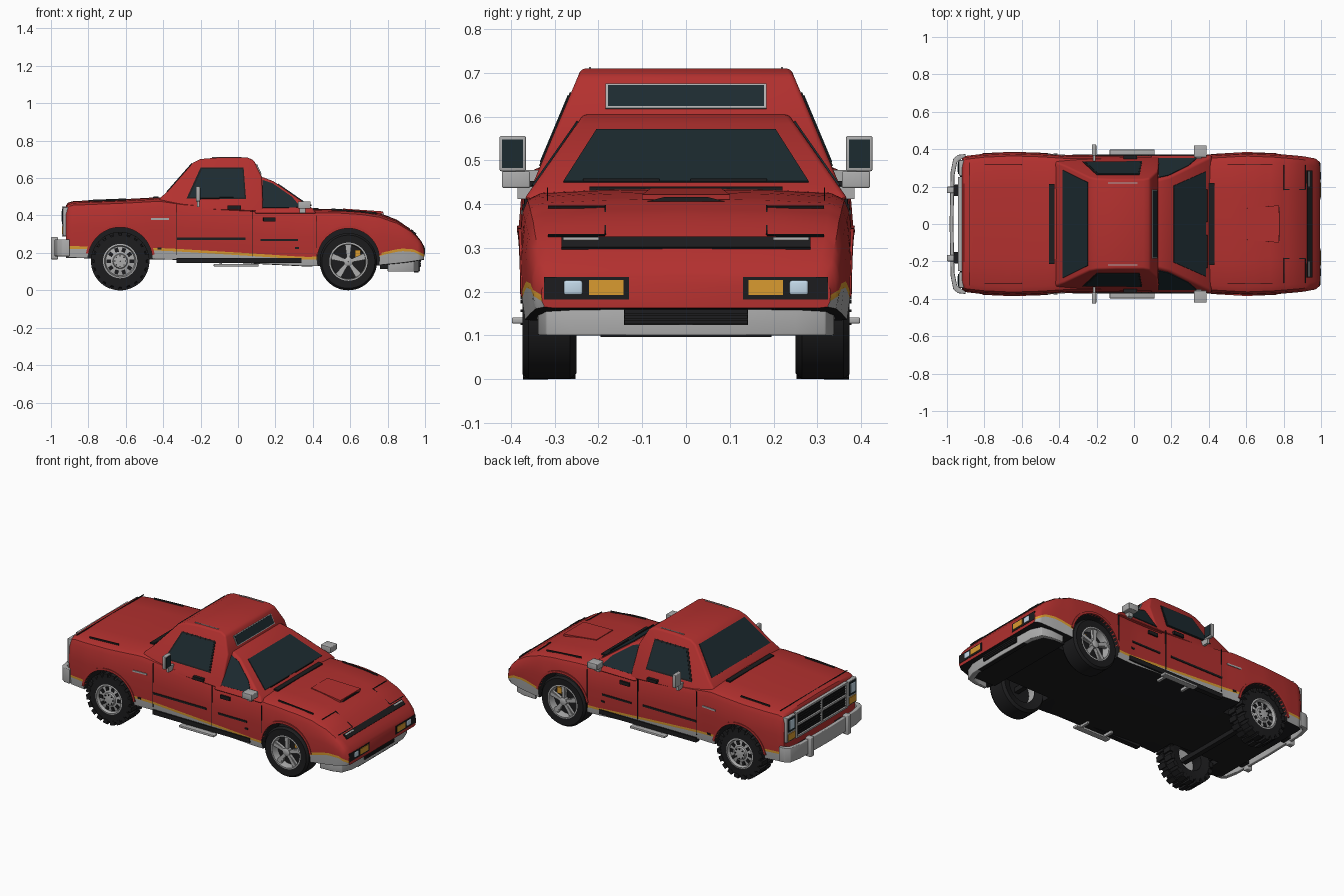
import bpy, bmesh
from math import radians, sin, cos, pi
from mathutils import Vector, Matrix

if "Cube" in bpy.data.objects:
    bpy.data.objects.remove(bpy.data.objects["Cube"])

def mat(name, r, g, b):
    m = bpy.data.materials.new(name)
    m.diffuse_color = (r, g, b, 1)
    m.use_nodes = True
    m.node_tree.nodes["Principled BSDF"].inputs["Base Color"].default_value = m.diffuse_color
    return m

RED = mat("red", .45, .03, .028)
DARK = mat("dark", .012, .012, .013)
GLASS = mat("glass", .012, .024, .03)
GREY = mat("grey", .42, .42, .42)
AMBER = mat("amber", .7, .33, .03)
LAMP = mat("lamp", .55, .7, .82)

def add(name, verts, faces, mats, both=False, bevel=0, idx=None):
    verts = [tuple(v) for v in verts]
    faces = [tuple(f) for f in faces]
    if both:                                   # mirrored copy across y
        n = len(verts)
        faces += [tuple(i + n for i in reversed(f)) for f in faces]
        verts += [(x, -y, z) for x, y, z in verts]
    me = bpy.data.meshes.new(name)
    me.from_pydata(verts, [], faces)
    for m in (mats if isinstance(mats, list) else [mats]):
        me.materials.append(m)
    if idx:
        me.polygons.foreach_set("material_index", idx)
    bm = bmesh.new()
    bm.from_mesh(me)
    bmesh.ops.recalc_face_normals(bm, faces=bm.faces)
    if bevel:
        es = [e for e in bm.edges if e.calc_face_angle(0) > radians(30)]
        bmesh.ops.bevel(bm, geom=es, offset=bevel, segments=3, profile=.5, affect='EDGES')
    bm.to_mesh(me)
    bm.free()
    me.shade_smooth()
    me.set_sharp_from_angle(angle=radians(35))
    ob = bpy.data.objects.new(name, me)
    bpy.context.scene.collection.objects.link(ob)
    return ob

def solid(name, A, B, m, both=False, bevel=0):
    n = len(A)
    faces = [range(n), range(n, 2 * n)] + [(i, (i + 1) % n, n + (i + 1) % n, n + i) for i in range(n)]
    return add(name, list(A) + list(B), faces, m, both, bevel)

def box(name, x, y, z, m, both=False, bevel=0):
    P = lambda k: [(x[0], y[0], k), (x[1], y[0], k), (x[1], y[1], k), (x[0], y[1], k)]
    return solid(name, P(z[0]), P(z[1]), m, both, bevel)

def patch(name, pts, m, both=False, t=.004):   # thin plate on a surface
    p = [Vector(v) for v in pts]
    n = (p[1] - p[0]).cross(p[2] - p[0]).normalized() * t
    return solid(name, [v + n for v in p], [v - n for v in p], m, both)

def lathe(name, prof, c, m, n=40):             # ring about the axle, both sides
    k = len(prof)
    v = [(c[0] + r * cos(2 * pi * i / n), y, c[1] + r * sin(2 * pi * i / n)) for i in range(n) for r, y in prof]
    f = [(i * k + j, i * k + (j + 1) % k, (i + 1) % n * k + (j + 1) % k, (i + 1) % n * k + j)
         for i in range(n) for j in range(k)]
    return add(name, v, f, m, True)

def radial(name, n, r, w, y, c, m, phase=0):   # blocks arranged round the axle
    v, f = [], []
    for i in range(n):
        a = 2 * pi * (i + phase) / n
        b = len(v)
        for yy in y:
            for rr, s in ((r[0], -1), (r[1], -1), (r[1], 1), (r[0], 1)):
                v.append((c[0] + rr * cos(a) - s * w / 2 * sin(a), yy, c[1] + rr * sin(a) + s * w / 2 * cos(a)))
        f += [[b + q for q in g] for g in ((0, 1, 2, 3), (4, 5, 6, 7), (0, 1, 5, 4), (1, 2, 6, 5), (2, 3, 7, 6), (3, 0, 4, 7))]
    return add(name, v, f, m, True)

def table(*p):
    def f(x):
        if x <= p[0][0]: return p[0][1]
        for (a, u), (b, v) in zip(p, p[1:]):
            if x <= b: return u + (v - u) * (x - a) / (b - a)
        return p[-1][1]
    return f

# Lower body: width, top, stripe and bottom heights along the length
W = table((-.92, .35), (-.90, .364), (-.8, .376), (-.65, .383), (-.5, .378), (-.35, .368), (.3, .366), (.45, .373),
          (.6, .382), (.75, .376), (.9, .363), (.97, .35), (.995, .33))
T = table((-.92, .452), (-.91, .468), (-.88, .477), (-.6, .488), (-.42, .498), (-.3, .48), (.05, .455), (.12, .436),
          (.4, .436), (.55, .434), (.66, .427), (.76, .412), (.85, .377), (.91, .336), (.95, .3), (.98, .263), (.995, .235))
S = table((-.92, .222), (-.6, .22), (-.33, .208), (0, .188), (.35, .165), (.7, .168), (.8, .195), (.87, .21), (.94, .205), (.995, .178))
B = table((-.92, .175), (-.33, .165), (.35, .13), (.75, .135), (.9, .15), (.995, .165))
xs = [-.92, -.91, -.90, -.88] + [-.86 + i * .03 for i in range(61)] + [.96, .97, .98, .988, .995]
verts, faces, idx = [], [], []
for x in xs:
    w, t, s, b = W(x), T(x), S(x), B(x)
    k = min(1, (t - s) / .2)
    half = [(0, t), (.5 * w, t - .003 * k), (.88 * w, t - .01 * k), (.95 * w, t - .022 * k), (.98 * w, t - .05 * k),
            (w, s + (t - s) * .45), (w, s + .014), (.998 * w, s), (.98 * w, b), (.93 * w, b - .002), (0, b - .002)]
    verts += [(x, y, z) for y, z in half + [(-y, z) for y, z in half[-2:0:-1]]]
n, band = 20, [0] * 6 + [1, 2, 3, 3]
for i in range(len(xs) - 1):
    for j in range(n):
        faces.append((i * n + j, i * n + (j + 1) % n, (i + 1) * n + (j + 1) % n, (i + 1) * n + j))
        idx.append((band + band[::-1])[j])
faces += [range(n), range(len(verts) - n, len(verts))]
body_mats = [RED, AMBER, GREY, DARK]
body = add("lower_body", verts, faces, body_mats, idx=idx + [0, 0])

# Wheel arches cut out of the body
WHEELS = (("rear", -.63, .172), ("front", .59, .166))
for nm, wx, r in WHEELS:
    ring = [(wx + r * cos(a * pi / 24), .165 + r * sin(a * pi / 24)) for a in range(48)]
    cut = solid("arch_cutter", [(x, .225, z) for x, z in ring], [(x, .5, z) for x, z in ring], body_mats, True)
    cut.hide_render = True
    for p in cut.data.polygons:
        p.material_index = 3
    md = body.modifiers.new("arch", 'BOOLEAN')
    md.operation, md.solver, md.object = 'DIFFERENCE', 'EXACT', cut
    bpy.context.view_layer.objects.active = body
    bpy.ops.object.modifier_apply(modifier="arch")
    bpy.data.objects.remove(cut)
    arc = [(cos(radians(a)), sin(radians(a))) for a in range(8, 173, 6)]
    rim = [(wx + r * c, .165 + r * s) for c, s in arc] + [(wx + (r + .014) * c, .165 + (r + .014) * s) for c, s in arc[::-1]]
    solid(nm + "_arch_lip", [(x, W(x) - .02, z) for x, z in rim], [(x, W(x) + .003, z) for x, z in rim], RED, True)
body.data.set_sharp_from_angle(angle=radians(35))

# Two cabins back to back
ft = lambda z: .357 - (z - .43) * .42
fc = lambda z: .357 - (z - .43) * .7
def cabin(name, prof, f):
    solid(name, [(x, f(z), z) for x, z in prof], [(x, -f(z), z) for x, z in prof], RED, bevel=.01)
cabin("tall_cabin", [(-.44, .44), (-.415, .495), (-.375, .53), (-.24, .683), (-.2, .702), (-.1, .71), (.05, .71),
                     (.085, .695), (.128, .605), (.135, .42)], ft)
cabin("low_cabin", [(.09, .41), (.09, .61), (.135, .604), (.19, .583), (.40, .437), (.42, .41)], fc)

# Glass and its rims
def side_plate(name, pts, f, m, t=.003):
    patch(name, [(x, f(z), z) for x, z in pts], m, True, t)
side_plate("tall_side_window_rim", [(-.275, .49), (-.20, .655), (.03, .655), (.043, .487)], ft, DARK)
side_plate("tall_side_window", [(-.26, .498), (-.192, .647), (.024, .647), (.034, .495)], ft, GLASS, .005)
side_plate("low_side_window", [(.13, .44), (.13, .588), (.185, .57), (.29, .497), (.335, .442)], fc, GLASS, .004)
patch("tall_windscreen", [(-.378, .288, .527), (-.378, -.288, .527), (-.245, -.222, .678), (-.245, .222, .678)], GLASS)
patch("low_windscreen", [(.212, .205, .568), (.212, -.205, .568), (.382, -.28, .45), (.382, .28, .45)], GLASS)
patch("back_window_rim", [(.095, .184, .674), (.095, -.184, .674), (.122, -.184, .618), (.122, .184, .618)], GREY)
patch("back_window", [(.097, .178, .67), (.097, -.178, .67), (.12, -.178, .622), (.12, .178, .622)], GLASS, t=.006)
box("roof_gutter", (-.14, .02), (.217, .222), (.708, .713), GREY, True)
for y in (-.235, .01):
    box("wiper", (.385, .392), (y, y + .175), (.452, .458), DARK)

# Plates lying on the bonnets and on the flanks
def top_plate(name, x0, x1, y0, y1, m, both=False, t=.003):
    patch(name, [(x0, y0, T(x0) - .002), (x1, y0, T(x1) - .002), (x1, y1, T(x1) - .002), (x0, y1, T(x0) - .002)], m, both, t)
def flank(name, x0, x1, z0, z1, m, t=.004, inset=0):
    patch(name, [(x0, W(x0) - inset, z0), (x1, W(x1) - inset, z0), (x1, W(x1) - inset, z1), (x0, W(x0) - inset, z1)], m, True, t)
top_plate("low_cowl_vent", .40, .43, -.22, .22, DARK, t=.006)
top_plate("tall_cowl_vent", -.455, -.425, -.215, .215, DARK, t=.006)
top_plate("nose_slot", .924, .95, -.285, .285, DARK, t=.006)
top_plate("nose_slot_trim", .928, .934, .2, .28, GREY, True, .008)
top_plate("bonnet_seam", -.882, -.879, -.33, .33, DARK)
for x in (.80, .915):
    top_plate("lamp_cover_seam", x, x + .003, .185, .315, DARK, True)
top_plate("lamp_cover_edge", .80, .915, .183, .186, DARK, True, .004)
for x0, x1 in ((-.8, -.6), (.5, .74)):
    top_plate("bonnet_edge_seam", x0, x1, .315, .318, DARK, True, .005)
patch("bonnet_scoop", [(.56, -.08, .431), (.775, -.1, .416), (.775, .1, .416), (.56, .08, .431)], RED, t=.006)
patch("scoop_mouth", [(.777, -.09, .406), (.777, .09, .406), (.777, .05, .416), (.777, -.05, .416)], DARK, t=.002)
flank("tall_door_strip", -.33, .04, .27, .282, DARK)
flank("low_door_strip", .12, .32, .264, .275, DARK)
flank("side_chrome_strip", -.465, -.37, .376, .386, GREY, .005, .004)
flank("tall_door_handle", -.055, .015, .433, .453, DARK, .012, .012)
flank("low_door_handle", .135, .2, .367, .388, DARK, .009, .006)
for x, z in ((-.43, .218), (.305, .222)):
    flank("side_marker", x, x + .022, z, z + .01, DARK)
for x, z0, z1 in ((-.33, .19, .46), (.075, .18, .43), (.42, .16, .4)):
    flank("door_seam", x, x + .003, z0, z1, DARK, .003, .001)
box("sill", (-.33, .34), (.34, .372), (.145, .173), DARK, True)
box("side_step", (-.13, .11), (.36, .398), (.127, .141), GREY, True, .004)
for x in (-.1, .07):
    box("step_bracket", (x, x + .015), (.3, .37), (.128, .145), GREY, True)

# Mirrors
box("tall_mirror", (-.225, -.203), (.366, .426), (.475, .556), GREY, True, .004)
box("tall_mirror_glass", (-.204, -.200), (.373, .42), (.483, .548), GLASS, True)
box("tall_mirror_arm", (-.22, -.205), (.33, .39), (.445, .478), GREY, True)
box("low_mirror", (.32, .388), (.356, .421), (.437, .475), GREY, True, .004)
box("low_mirror_arm", (.33, .36), (.34, .385), (.412, .44), GREY, True)

# Wrap-around bumpers
def bumper(name, half, d, z0, z1):
    inner = [(x + (d if i else 0), y - .02 if y else 0) for i, (x, y) in enumerate(half)]
    loop = half + [(x, -y) for x, y in half[-2::-1]] + [(x, -y) for x, y in inner] + inner[-2::-1]
    solid(name, [(x, y, z0) for x, y in loop], [(x, y, z1) for x, y in loop], GREY, bevel=.004)
bumper("tall_bumper", [(-.90, .374), (-.94, .37), (-.966, .35), (-.98, .28), (-.986, 0)], .02, .182, .272)
box("bumper_guard", (-1, -.962), (.165, .2), (.165, .285), GREY, True, .005)
box("bumper_mount", (-.975, -.9), (.15, .21), (.19, .24), DARK, True)
bumper("low_bumper", [(.8, .34), (.88, .338), (.94, .32), (.965, .25), (.972, 0)], -.03, .1, .172)
box("low_bumper_lip", (.94, .965), (-.195, .195), (.096, .102), DARK)
box("low_bumper_core", (.76, .945), (-.3, .3), (.115, .16), DARK)
for i in range(4):
    box("low_grille_slat", (.95, .979), (-.14, .14), (.126 + i * .012, .135 + i * .012), DARK)
box("low_grille", (.93, .975), (-.142, .142), (.124, .174), DARK)

# Nose lamps
box("nose_lamp_housing", (.96, .997), (.13, .325), (.182, .233), DARK, True)
box("nose_indicator", (.98, 1), (.143, .222), (.192, .226), AMBER, True)
box("nose_lamp", (.98, 1), (.236, .28), (.192, .226), LAMP, True, .006)

# Upright grille and square headlamps
box("grille_back", (-.929, -.9), (-.34, .34), (.29, .442), DARK)
for z in (.288, .362, .436):
    box("grille_bar", (-.94, -.915), (-.25, .25), (z, z + .011), GREY)
for y in (-.25, -.008, .238):
    box("grille_post", (-.94, -.915), (y, y + .014), (.288, .447), GREY)
for i in range(9):
    box("grille_slat", (-.934, -.915), (-.24, .24), (.304 + i * .015, .309 + i * .015), DARK)
box("headlamp_frame", (-.936, -.905), (.258, .342), (.29, .445), GREY, True, .004)
box("headlamp", (-.941, -.91), (.267, .333), (.355, .436), GLASS, True)
box("headlamp_lens", (-.943, -.91), (.276, .324), (.366, .426), LAMP, True, .004)
box("headlamp_indicator", (-.941, -.91), (.267, .333), (.3, .342), AMBER, True)

# Wheels
R, F = (-.63, .156), (.59, .153)
lathe("rear_tyre", [(.08, .265), (.138, .255), (.147, .27), (.147, .355), (.138, .37), (.09, .372), (.082, .355)], R, DARK)
for y, ph in (((.252, .31), 0), ((.315, .373), .5)):
    radial("rear_tread", 20, (.13, .156), .03, y, R, DARK, ph)
lathe("rear_rim", [(.092, .36), (.092, .372), (.084, .374), (.078, .355), (.04, .362), (.036, .372), (.001, .374), (.001, .34), (.08, .335)], R, GREY)
radial("rear_rim_holes", 10, (.05, .073), .02, (.345, .3625), R, DARK)
radial("rear_wheel_nuts", 8, (.026, .032), .006, (.37, .378), R, DARK)
lathe("front_tyre", [(.09, .265), (.14, .25), (.153, .265), (.153, .36), (.142, .374), (.1, .372), (.094, .355)], F, DARK, 48)
lathe("front_rim", [(.103, .36), (.103, .372), (.094, .373), (.09, .35), (.09, .27), (.096, .27)], F, GREY, 48)
lathe("front_brake_disc", [(.093, .325), (.001, .325), (.001, .315), (.093, .315)], F, DARK)
radial("front_spokes", 5, (.01, .095), .02, (.345, .366), F, GREY, .25)
for ph in (.15, .35):
    radial("front_spoke_sides", 5, (.035, .095), .012, (.345, .362), F, GREY, ph)
lathe("front_hub", [(.024, .34), (.024, .37), (.018, .374), (.001, .374), (.001, .34)], F, GREY)
box("brake_caliper", (.625, .655), (.315, .335), (.178, .215), AMBER, True)
for nm, c in (("rear", R), ("front", F)):
    box(nm + "_axle", (c[0] - .015, c[0] + .015), (-.32, .32), (c[1] - .015, c[1] + .015), DARK)
